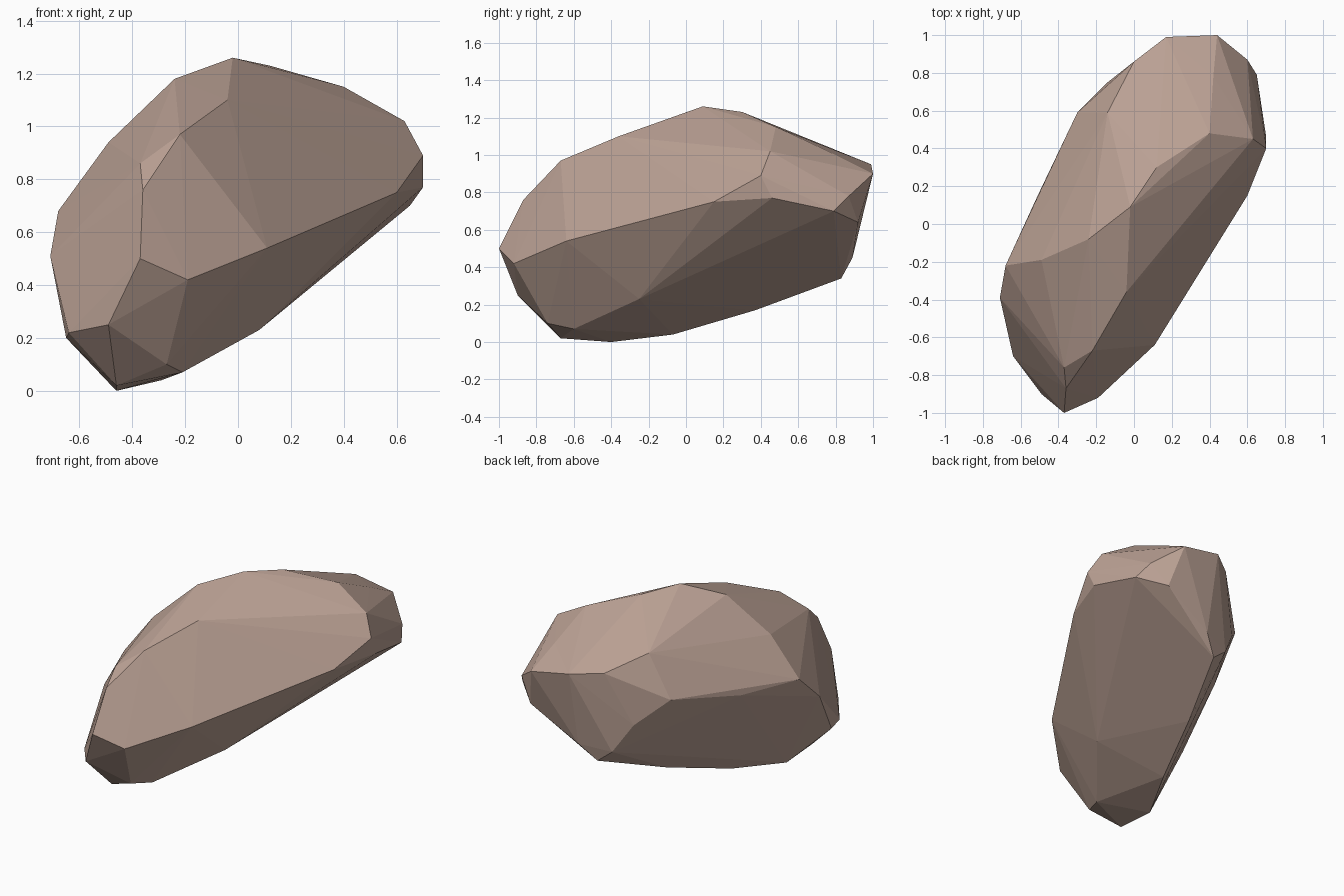
import bpy
import bmesh
from mathutils import Vector

# Remove the default object only
default_cube = bpy.data.objects.get("Cube")
if default_cube:
    bpy.data.objects.remove(default_cube, do_unlink=True)


def make_material(name, colour):
    material = bpy.data.materials.new(name)
    material.use_nodes = True
    material.diffuse_color = colour
    material.node_tree.nodes["Principled BSDF"].inputs["Base Color"].default_value = colour
    return material


def faceted_stone(name, corner_groups, material):
    """Wrap a tight faceted skin around the corner points (given in hundredths)."""
    bm = bmesh.new()
    for corners in corner_groups.values():
        for corner in corners:
            bm.verts.new(Vector(corner) / 100)
    bmesh.ops.convex_hull(bm, input=list(bm.verts))
    loose = [vert for vert in bm.verts if not vert.link_faces]
    bmesh.ops.delete(bm, geom=loose, context="VERTS")
    bmesh.ops.recalc_face_normals(bm, faces=list(bm.faces))
    for face in bm.faces:
        face.smooth = False

    mesh = bpy.data.meshes.new(name)
    bm.to_mesh(mesh)
    bm.free()
    mesh.materials.append(material)
    stone = bpy.data.objects.new(name, mesh)
    bpy.context.collection.objects.link(stone)
    return stone


# Chipped corners of the boulder, grouped by the edge they belong to
corner_groups = {
    # crest running from the nose up and over to the tail
    "crest": [(-37, -100, 50), (-36, -87, 76), (-22, -67, 97), (-4, -36, 110),
              (-2, 9, 126), (12, 30, 123), (40, 48, 115), (42, 78, 101)],
    # overhanging ledge along the left flank
    "ledge": [(-19, -92, 42), (11, -64, 54), (60, 15, 75), (70, 46, 77),
              (70, 40, 89), (63, 45, 102)],
    # rounded shoulder along the right flank
    "shoulder": [(-37, -76, 86), (-24, -8, 118), (-49, -19, 94), (-68, -22, 68),
                 (-71, -39, 51), (-51, 15, 67), (-30, 59, 75), (-14, 59, 102)],
    # blunt tail
    "tail": [(17, 99, 95), (44, 100, 90), (60, 87, 78), (65, 79, 70),
             (50, 92, 64), (17, 89, 45), (0, 86, 95), (-14, 75, 60)],
    # underside, rising towards the tail
    "underside": [(-49, -90, 25), (-64, -70, 22), (-65, -60, 20), (-46, -67, 2),
                  (-46, -40, 0), (-27, -74, 10), (-21, -60, 7), (-29, -7, 4),
                  (8, -25, 23), (-12, 37, 17), (7, 83, 34), (-3, 82, 42)],
}

stone_colour = make_material("dusty pink brown stone", (0.5, 0.36, 0.3, 1))
boulder = faceted_stone("boulder", corner_groups, stone_colour)
